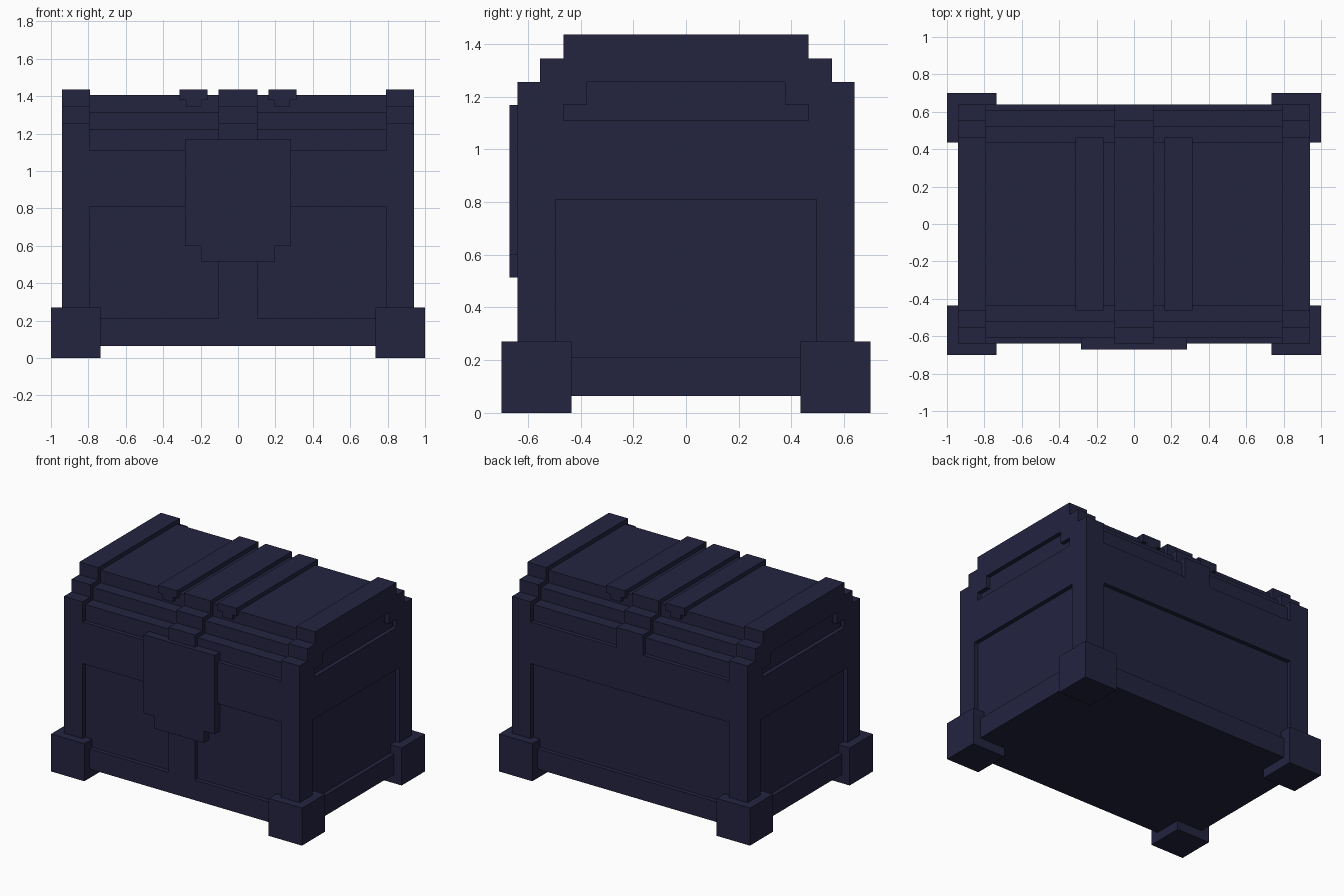
import bpy
import bmesh

default = bpy.data.objects.get("Cube")
if default:
    bpy.data.objects.remove(default, do_unlink=True)

navy = bpy.data.materials.new("dark navy")
navy.use_nodes = True
COLOUR = (0.017, 0.017, 0.051, 1.0)
navy.diffuse_color = COLOUR
navy.node_tree.nodes["Principled BSDF"].inputs["Base Color"].default_value = COLOUR


def prism(bm, pts, axis, a, b):
    """Extrude a 2D outline from a to b; axis 'x' takes (y, z), 'y' takes (x, z)."""
    def place(p, d):
        return (d, p[0], p[1]) if axis == "x" else (p[0], d, p[1])
    lo = [bm.verts.new(place(p, a)) for p in pts]
    hi = [bm.verts.new(place(p, b)) for p in pts]
    faces = [bm.faces.new(lo), bm.faces.new(hi)]
    for i in range(len(pts)):
        j = (i + 1) % len(pts)
        faces.append(bm.faces.new((lo[i], lo[j], hi[j], hi[i])))
    bmesh.ops.recalc_face_normals(bm, faces=faces)


def rect(u0, u1, v0, v1):
    return [(u0, v0), (u1, v0), (u1, v1), (u0, v1)]


def mirrored(half):
    """Close an outline from its right half, listed bottom to top."""
    return half + [(-u, v) for u, v in reversed(half)]


def finish(bm, name):
    mesh = bpy.data.meshes.new(name)
    bm.to_mesh(mesh)
    bm.free()
    obj = bpy.data.objects.new(name, mesh)
    bpy.context.collection.objects.link(obj)
    mesh.materials.append(navy)
    return obj


def part(name, pts, axis, a, b):
    bm = bmesh.new()
    prism(bm, pts, axis, a, b)
    return finish(bm, name)


def stepped(base, inset=0.0):
    """Right half of the chest cross-section with its stepped lid."""
    d = inset
    return [(0.64 - d, base), (0.64 - d, 1.255 - d), (0.553 - d, 1.255 - d),
            (0.553 - d, 1.345 - d), (0.465 - d, 1.345 - d), (0.465 - d, 1.435 - d)]


# Chest body with stepped lid
body = part("chest_body", mirrored(stepped(0.065)), "x", -0.94, 0.94)

# Recessed panels, cut in one go
IN = 0.03
cut = bmesh.new()
lid_ring = mirrored(stepped(1.11, IN)) + [(-0.9, 1.11), (-0.9, 1.7), (0.9, 1.7), (0.9, 1.11)]
side_slot = mirrored([(0.465, 1.11), (0.465, 1.17), (0.375, 1.17), (0.375, 1.255)])
for s in (-1, 1):
    # lid panels either side of the centre band
    prism(cut, lid_ring, "x", s * 0.105, s * 0.79)
    # end panels: lower rectangle and upper stepped slot
    prism(cut, rect(-0.495, 0.495, 0.21, 0.81), "x", s * (0.94 - IN), s * 1.1)
    prism(cut, side_slot, "x", s * (0.94 - IN), s * 1.1)
    # front panels either side of the centre band
    u0, u1 = sorted((s * 0.105, s * 0.79))
    prism(cut, rect(u0, u1, 0.21, 0.81), "y", -0.64 + IN, -0.9)
# single wide back panel
prism(cut, rect(-0.79, 0.79, 0.21, 0.81), "y", 0.64 - IN, 0.9)
cutter = finish(cut, "panel_cutter")
cutter.hide_render = True

mod = body.modifiers.new("panels", "BOOLEAN")
mod.operation = "DIFFERENCE"
mod.solver = "EXACT"
mod.object = cutter
bpy.context.view_layer.objects.active = body
bpy.ops.object.modifier_apply(modifier=mod.name)
bpy.data.objects.remove(cutter, do_unlink=True)

# Corner feet
for sx, side in ((-1, "right"), (1, "left")):
    for sy, end in ((-1, "front"), (1, "back")):
        u0, u1 = sorted((sy * 0.435, sy * 0.70))
        part(f"foot_{end}_{side}", rect(u0, u1, 0.0, 0.27), "x", sx * 0.735, sx * 1.0)

# Lid straps with T-shaped ends
for sx, side in ((-1, "right"), (1, "left")):
    outline = mirrored([(0.042, 1.345), (0.042, 1.38), (0.075, 1.38), (0.075, 1.435)])
    part(f"lid_strap_{side}", [(u + sx * 0.237, v) for u, v in outline], "y", -0.463, 0.463)

# Front lock plate
lock = mirrored([(0.197, 0.513), (0.197, 0.6), (0.283, 0.6), (0.283, 1.167)])
part("lock_plate", lock, "y", -0.67, -0.60)
